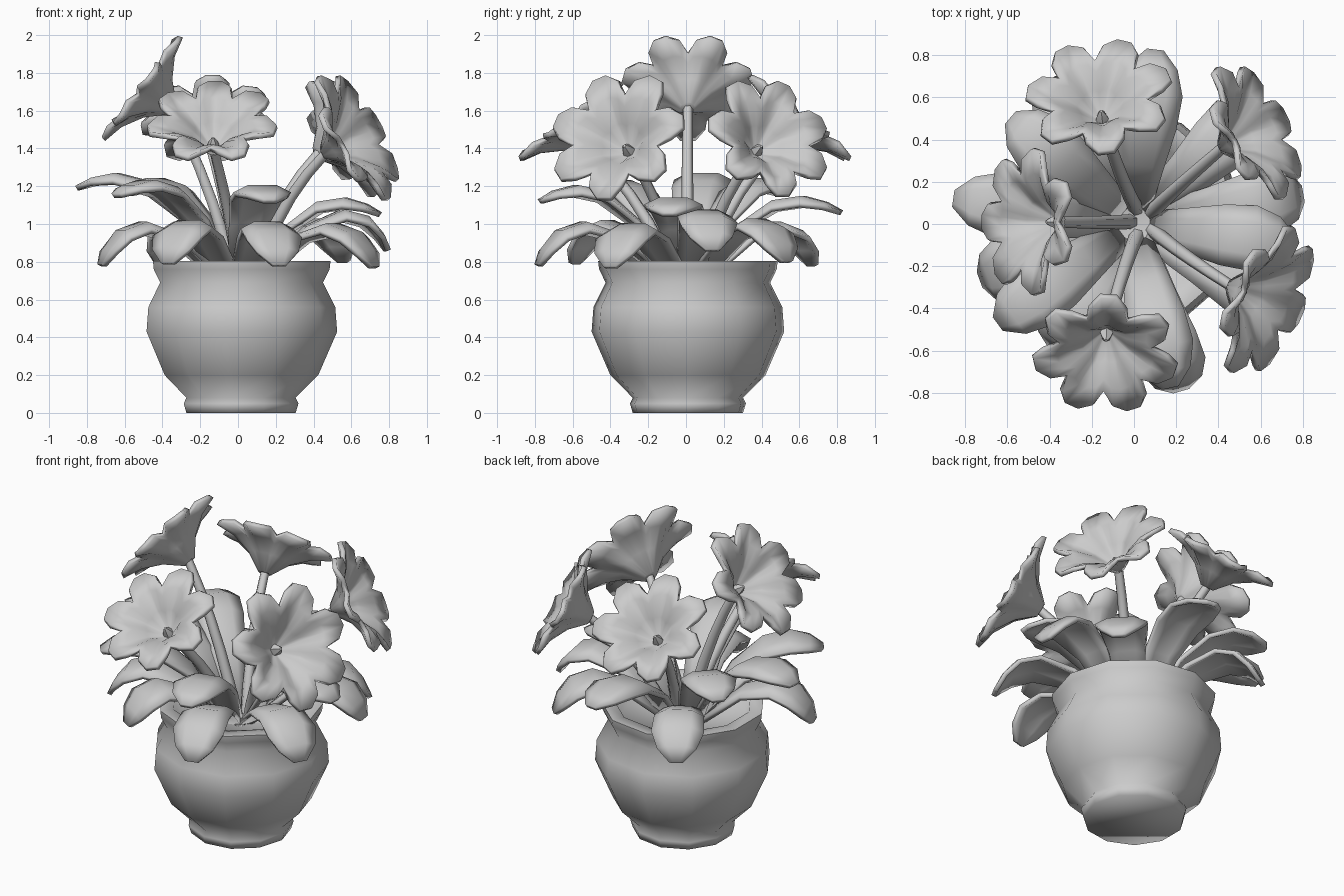
import bpy, bmesh
from math import sin, cos, pi, radians
from mathutils import Vector

if "Cube" in bpy.data.objects:
    bpy.data.objects.remove(bpy.data.objects["Cube"])

clay = bpy.data.materials.new("plain_grey")
clay.use_nodes = True
clay.diffuse_color = (0.6, 0.6, 0.6, 1)
clay.node_tree.nodes["Principled BSDF"].inputs["Base Color"].default_value = (0.6, 0.6, 0.6, 1)


def make(name, verts, faces, angle=70, thickness=0):
    mesh = bpy.data.meshes.new(name)
    mesh.from_pydata(verts, [], faces)
    bm = bmesh.new()
    bm.from_mesh(mesh)
    bmesh.ops.recalc_face_normals(bm, faces=bm.faces)
    bm.to_mesh(mesh)
    bm.free()
    mesh.materials.append(clay)
    obj = bpy.data.objects.new(name, mesh)
    bpy.context.collection.objects.link(obj)
    bpy.ops.object.select_all(action="DESELECT")
    obj.select_set(True)
    bpy.context.view_layer.objects.active = obj
    bpy.ops.object.shade_smooth_by_angle(angle=radians(angle))
    if thickness:
        mod = obj.modifiers.new("thickness", "SOLIDIFY")
        mod.thickness = thickness
        mod.offset = 0


def skin(rows, closed):
    """Quads joining equal rows of points."""
    n = len(rows[0])
    verts = [p for row in rows for p in row]
    faces = []
    for i in range(len(rows) - 1):
        for j in range(n if closed else n - 1):
            k = (j + 1) % n
            faces.append((i * n + j, i * n + k, (i + 1) * n + k, (i + 1) * n + j))
    return verts, faces


def bezier(a, b, c, t):
    return a * (1 - t) ** 2 + b * 2 * t * (1 - t) + c * t * t


# Pot with rolled rim and soil
SIDES = 11
SHIFT = 0.01
profile = [(0.295, 0), (0.31, 0.05), (0.295, 0.08), (0.415, 0.2), (0.515, 0.43), (0.505, 0.56),
           (0.44, 0.69), (0.475, 0.76), (0.48, 0.805), (0.40, 0.805), (0.37, 0.72)]
rows = [[(SHIFT + r * cos(2 * pi * j / SIDES), SHIFT + r * sin(2 * pi * j / SIDES), z)
         for j in range(SIDES)] for r, z in profile]
verts, faces = skin(rows, True)
faces += [tuple(range(SIDES)), tuple(range(len(verts) - SIDES, len(verts)))]
make("pot", verts, faces, 75)


# Leaves: arched, creased blades; the low ones droop more
def leaf(name, tip, width=0.3):
    tip = Vector(tip)
    out = Vector((tip.x, tip.y, 0)).normalized()
    side = Vector((-out.y, out.x, 0))
    low = tip.z < 0.95
    root = out * 0.08 + Vector((0, 0, 0.7))
    bend = out * tip.xy.length * (0.76 if low else 0.5) + Vector((0, 0, tip.z + (0.45 if low else 0.23)))
    rows = []
    for t, w, crease in ((0, 0.45, 0.01), (0.3, 0.7, 0.02), (0.55, 0.93, 0.04),
                         (0.75, 1, 0.04), (0.9, 0.75, 0.02), (1, 0.25, 0)):
        mid = bezier(root, bend, tip, t)
        half = side * width * w / 2
        lift = Vector((0, 0, crease))
        rows.append([mid - half - lift * 0.6, mid - half * 0.5 + lift * 0.3,
                     mid + half * 0.5 + lift * 0.3, mid + half - lift * 0.6])
    make(name, *skin(rows, False), thickness=0.028)


leaf_tips = [(-0.85, 0.12, 1.19), (-0.58, 0.50, 1.16), (-0.72, -0.26, 0.78), (-0.64, -0.47, 1.15),
             (0.22, -0.78, 0.78), (0.17, -0.77, 1.12), (0.75, -0.09, 1.05), (0.79, 0.14, 0.86),
             (0.56, 0.53, 0.80), (0.10, 0.82, 1.06), (-0.40, 0.67, 0.78), (0.72, -0.40, 0.77),
             (-0.37, -0.59, 0.79)]
for i, tip in enumerate(leaf_tips):
    leaf(f"leaf_{i + 1}", tip)


# Flowers: seven-petalled cups, each with a small pistil and a curved stem
PETALS = 7


def flower(name, base, azimuth, elevation, size, turn=0):
    base = Vector(base)
    a, e = radians(azimuth), radians(elevation)
    normal = Vector((cos(a) * cos(e), sin(a) * cos(e), sin(e)))
    lateral = Vector((0, 0, 1)).cross(normal).normalized()
    up = normal.cross(lateral)

    def at(angle, r, h):
        return base + (up * cos(angle) + lateral * sin(angle)) * r * size + normal * h * size

    # Outline of one petal: notch, side, two tip corners, side
    outline = ((0, 0.66), (0.17, 0.87), (0.38, 1.02), (0.62, 1.02), (0.83, 0.87))
    rows = []
    for t, h in ((0.1, 0), (0.35, 0.24), (0.68, 0.42), (1, 0.5)):
        row = []
        for p in range(PETALS):
            for f, reach in outline:
                r = t * (1 + (reach - 1) * t) * 0.88
                groove = 0.04 * t if 0.3 < f < 0.7 else 0
                row.append(at(2 * pi * (p + f + turn) / PETALS, r, h * (0.88 if f == 0 else 1) - groove))
        rows.append(row)
    verts, faces = skin(rows, True)
    faces.append(tuple(range(PETALS * len(outline))))
    make(name + "_flower", verts, faces, thickness=0.028)

    rows = [[at(2 * pi * j / 5, r, h) for j in range(5)] for r, h in ((0.1, 0), (0.06, 0.12), (0.02, 0.18))]
    verts, faces = skin(rows, True)
    faces.append(tuple(range(10, 15)))
    make(name + "_pistil", verts, faces, 40)

    # Stem rises from the soil and bends outward to the back of the flower
    root = Vector((0.03 + base.x * 0.12, 0.01 + base.y * 0.12, 0.7))
    bend = Vector((base.x * 0.42, base.y * 0.42, 0.7 + 0.6 * (base.z - 0.7)))
    rows = []
    for i in range(6):
        mid = bezier(root, bend, base, i / 5)
        s = Vector((-base.y, base.x, 0)).normalized()
        o = (base - root).normalized().cross(s)
        rad = 0.036 - 0.002 * i
        rows.append([mid + (s * cos(pi * j / 3) + o * sin(pi * j / 3)) * rad for j in range(6)])
    make(name + "_stem", *skin(rows, True))


flower("back", (-0.15, 0.49, 1.42), 97, 50, 0.39, 0.5)
flower("front", (-0.13, -0.51, 1.40), -93, 53, 0.385, 0.5)
flower("right", (-0.36, 0.01, 1.62), 180, 37, 0.39)
flower("front_left", (0.47, -0.30, 1.38), -23, 27, 0.42)
flower("back_left", (0.43, 0.37, 1.38), 27, 27, 0.39)
